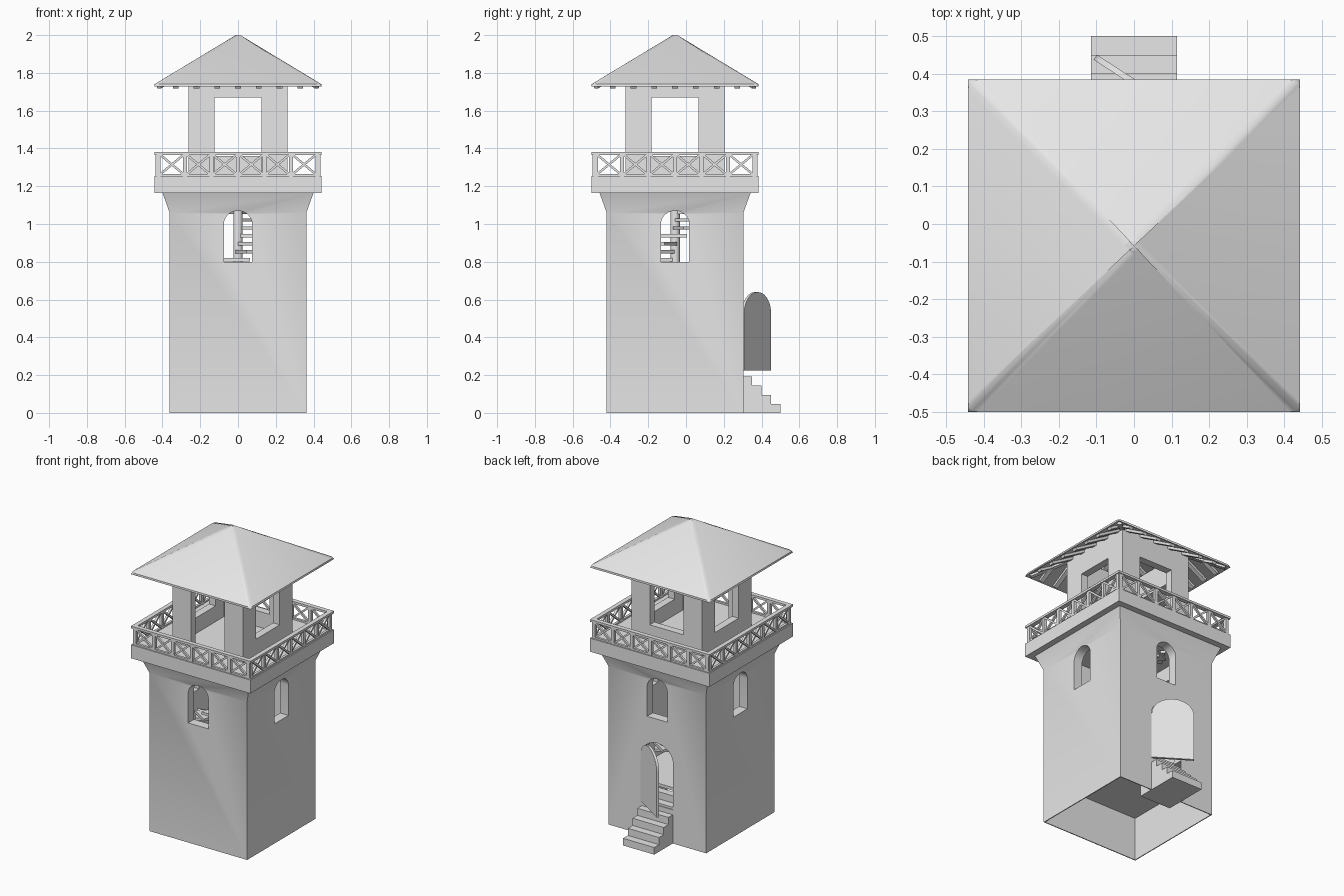
import bpy, bmesh, math
from mathutils import Matrix, Vector

cube = bpy.data.objects.get("Cube")
if cube:
    bpy.data.objects.remove(cube, do_unlink=True)

stone = bpy.data.materials.new("pale_grey")
stone.use_nodes = True
GREY = (0.8, 0.8, 0.8, 1)
stone.diffuse_color = GREY
stone.node_tree.nodes["Principled BSDF"].inputs["Base Color"].default_value = GREY

CENTRE = Matrix.Translation((0, -0.058, 0))


def turn(k):
    return Matrix.Rotation(k * math.pi / 2, 4, "Z")


def box(bm, lo, hi, m=Matrix()):
    lo, hi = Vector(lo), Vector(hi)
    size = Matrix.Diagonal((*(hi - lo), 1))
    bmesh.ops.create_cube(bm, size=1, matrix=m @ Matrix.Translation((lo + hi) / 2) @ size)


def beam(bm, a, b, width, height, m=Matrix()):
    """Rectangular bar from a to b."""
    a, b = Vector(a), Vector(b)
    d = b - a
    rot = d.to_track_quat("Y", "Z").to_matrix().to_4x4()
    size = Matrix.Diagonal((width, d.length, height, 1))
    bmesh.ops.create_cube(bm, size=1, matrix=m @ Matrix.Translation((a + b) / 2) @ rot @ size)


def square_loft(bm, rings):
    """Closed solid through square rings given as (height, half width)."""
    loops = [[bm.verts.new((sx * h, sy * h, z)) for sx, sy in
              ((-1, -1), (1, -1), (1, 1), (-1, 1))] for z, h in rings]
    for p, q in zip(loops, loops[1:]):
        for i in range(4):
            j = (i + 1) % 4
            bm.faces.new((p[i], p[j], q[j], q[i]))
    bm.faces.new(loops[0][::-1])
    bm.faces.new(loops[-1])
    bmesh.ops.recalc_face_normals(bm, faces=bm.faces)


def arch(bm, half, bottom, spring, top, y0, y1, m=Matrix()):
    """Round-headed slab between y0 and y1."""
    pts = [(-half, bottom), (half, bottom)]
    for i in range(13):
        t = math.pi * i / 12
        pts.append((half * math.cos(t), spring + (top - spring) * math.sin(t)))
    face = bm.faces.new([bm.verts.new(m @ Vector((x, y0, z))) for x, z in pts])
    ext = bmesh.ops.extrude_face_region(bm, geom=[face])
    verts = [v for v in ext["geom"] if isinstance(v, bmesh.types.BMVert)]
    bmesh.ops.translate(bm, verts=verts, vec=m.to_3x3() @ Vector((0, y1 - y0, 0)))
    bmesh.ops.recalc_face_normals(bm, faces=bm.faces)


def finish(bm, name, smooth=None):
    bm.transform(CENTRE)
    me = bpy.data.meshes.new(name)
    bm.to_mesh(me)
    bm.free()
    me.materials.append(stone)
    ob = bpy.data.objects.new(name, me)
    bpy.context.collection.objects.link(ob)
    if smooth:
        smooth_object(ob, smooth)
    return ob


def smooth_object(ob, angle):
    bpy.ops.object.select_all(action="DESELECT")
    ob.select_set(True)
    bpy.context.view_layer.objects.active = ob
    bpy.ops.object.shade_smooth_by_angle(angle=math.radians(angle))


def cut(ob, cutter):
    mod = ob.modifiers.new("openings", "BOOLEAN")
    mod.operation = "DIFFERENCE"
    mod.solver = "EXACT"
    mod.object = cutter
    bpy.context.view_layer.objects.active = ob
    bpy.ops.object.modifier_apply(modifier=mod.name)
    bpy.data.objects.remove(cutter, do_unlink=True)


# Tower walls with flared head, raised floor and hollow base
bm = bmesh.new()
square_loft(bm, [(0.29, 0.356), (0, 0.356), (0, 0.362), (1.06, 0.362),
                 (1.165, 0.4), (1.165, 0.3), (0.31, 0.3)])
walls = finish(bm, "tower_walls")
bm = bmesh.new()
for k in range(4):
    arch(bm, 0.075, 0.8, 1.0, 1.07, 0.25, 0.45, turn(k))
arch(bm, 0.118, 0.225, 0.53, 0.64, 0.25, 0.45)
cut(walls, finish(bm, "wall_cutter"))
smooth_object(walls, 25)

# Door leaf, standing ajar
bm = bmesh.new()
hinge = Matrix.Translation((0.115, 0.36, 0)) @ Matrix.Rotation(math.radians(-33), 4, "Z")
arch(bm, 0.13, 0.225, 0.53, 0.64, -0.008, 0.008, hinge @ Matrix.Translation((-0.13, 0, 0)))
finish(bm, "door_leaf", 30)

# Entrance steps, carried through the doorway
bm = bmesh.new()
for i in range(6):
    y = 0.558 - 0.05 * i
    box(bm, (-0.115, y - 0.05, 0), (0.115, y, 0.048 * (i + 1)))
finish(bm, "entrance_steps")

# Spiral stair around a central pole
bm = bmesh.new()
bmesh.ops.create_cone(bm, cap_ends=True, segments=16, radius1=0.025, radius2=0.025,
                      depth=0.9, matrix=Matrix.Translation((0, 0, 0.75)))
finish(bm, "stair_pole", 40)
bm = bmesh.new()
for i in range(20):
    z = 0.34 + 0.042 * i
    m = Matrix.Rotation((z - 0.93) / 0.042 * math.pi / 6, 4, "Z")
    outline = [(0.01, -0.02), (0.22, -0.07), (0.22, 0.07), (0.01, 0.02)]
    face = bm.faces.new([bm.verts.new(m @ Vector((x, y, z))) for x, y in outline])
    ext = bmesh.ops.extrude_face_region(bm, geom=[face])
    bmesh.ops.translate(bm, vec=(0, 0, 0.018),
                        verts=[v for v in ext["geom"] if isinstance(v, bmesh.types.BMVert)])
bmesh.ops.recalc_face_normals(bm, faces=bm.faces)
finish(bm, "spiral_treads")

# Balcony platform
bm = bmesh.new()
box(bm, (-0.442, -0.442, 1.165), (0.442, 0.442, 1.255))
finish(bm, "balcony_platform")

# Balcony railing: rails, posts and crossed braces on each side
bm = bmesh.new()
for k in range(4):
    m = turn(k)
    box(bm, (-0.442, 0.412, 1.365), (0.442, 0.442, 1.38), m)
    box(bm, (-0.432, 0.418, 1.255), (0.432, 0.434, 1.266), m)
    for i in range(7):
        x = 0.14 * (i - 3)
        box(bm, (x - 0.011, 0.416, 1.255), (x + 0.011, 0.436, 1.37), m)
    for i in range(6):
        x = 0.14 * (i - 2.5)
        for s in (-1, 1):
            beam(bm, (x - 0.06 * s, 0.426 + 0.003 * s, 1.265),
                 (x + 0.06 * s, 0.426 + 0.003 * s, 1.365), 0.014, 0.012, m)
finish(bm, "balcony_railing")

# Lookout room: front doorway, sills on the other sides
bm = bmesh.new()
for k in range(4):
    m = turn(k)
    for s in (-1, 1):
        lo, hi = sorted((s * 0.125, s * 0.262))
        box(bm, (lo, 0.212, 1.25), (hi, 0.262, 1.83), m)
    box(bm, (-0.125, 0.212, 1.67), (0.125, 0.262, 1.83), m)
    if k != 2:
        box(bm, (-0.125, 0.212, 1.25), (0.125, 0.262, 1.36), m)
finish(bm, "lookout_walls")

# Pyramid roof shell with softened hips
bm = bmesh.new()
square_loft(bm, [(1.97, 0.012), (1.727, 0.435), (1.727, 0.442), (1.74, 0.442), (2.0, 0.012)])
hips = [e for e in bm.edges
        if max(v.co.z for v in e.verts) > 1.99 and min(v.co.z for v in e.verts) < 1.75]
bmesh.ops.bevel(bm, geom=hips, offset=0.02, segments=3, profile=0.5, affect="EDGES")
finish(bm, "roof", 35)

# Rafters under the eaves
bm = bmesh.new()
slope = (1.97 - 1.727) / 0.423
for k in range(4):
    m = turn(k)
    for i in range(-3, 4):
        x = 0.11 * i
        inner = max(abs(x), 0.03)
        beam(bm, (x, 0.425, 1.729), (x, inner, 1.729 + (0.425 - inner) * slope), 0.03, 0.025, m)
    beam(bm, (0.42, 0.42, 1.73), (0.02, 0.02, 1.73 + 0.4 * slope), 0.03, 0.025, m)
finish(bm, "rafters")
